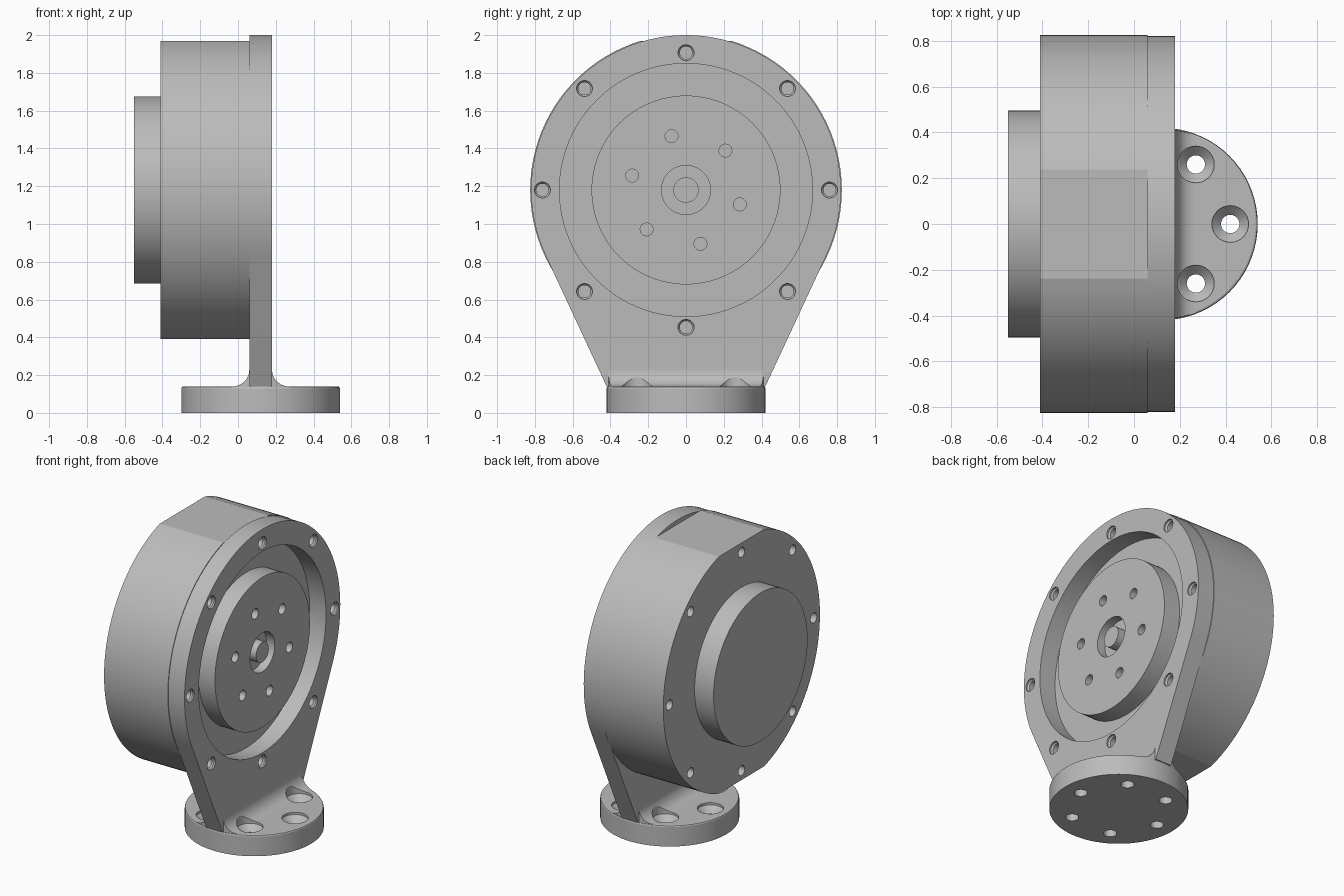
import bpy, bmesh
from math import pi, sin, cos, acos, atan2, hypot, radians
from mathutils import Vector

cube = bpy.data.objects.get("Cube")
if cube:
    bpy.data.objects.remove(cube)

grey = bpy.data.materials.new("machined grey")
grey.use_nodes = True
grey.diffuse_color = (0.5, 0.5, 0.5, 1)
grey.node_tree.nodes["Principled BSDF"].inputs["Base Color"].default_value = grey.diffuse_color

AXIS_Z = 1.18                   # height of the motor axis
BACK, SEAM, FACE = -0.41, 0.06, 0.18


def stack(bm, rings):
    """Skin a list of matching point rings and cap both ends."""
    rows = [[bm.verts.new(p) for p in ring] for ring in rings]
    n = len(rows[0])
    for a, b in zip(rows, rows[1:]):
        for i in range(n):
            j = (i + 1) % n
            bm.faces.new((a[i], a[j], b[j], b[i]))
    bm.faces.new(rows[0])
    bm.faces.new(rows[-1])


def lathe_x(bm, profile, y=0, z=AXIS_Z, n=96):
    """Revolve (radius, x) points round an axis along x."""
    stack(bm, [[Vector((x, y + r * cos(2 * pi * i / n), z + r * sin(2 * pi * i / n)))
                for i in range(n)] for r, x in profile])


def lathe_z(bm, profile, x=0, y=0, n=72):
    """Revolve (radius, z) points round an axis along z."""
    stack(bm, [[Vector((x + r * cos(2 * pi * i / n), y + r * sin(2 * pi * i / n), z))
                for i in range(n)] for r, z in profile])


def finish(name, bm):
    bmesh.ops.recalc_face_normals(bm, faces=bm.faces)
    mesh = bpy.data.meshes.new(name)
    bm.to_mesh(mesh)
    bm.free()
    mesh.materials.append(grey)
    obj = bpy.data.objects.new(name, mesh)
    bpy.context.collection.objects.link(obj)
    return obj


def combine(obj, bm, operation="DIFFERENCE"):
    """Boolean the tool mesh with the part, then discard the tool."""
    tool = finish("cutter", bm)
    tool.hide_render = True
    mod = obj.modifiers.new("cut", "BOOLEAN")
    mod.operation, mod.object, mod.solver = operation, tool, "EXACT"
    graph = bpy.context.evaluated_depsgraph_get()
    mesh = bpy.data.meshes.new_from_object(obj.evaluated_get(graph))
    obj.modifiers.clear()
    obj.data = mesh
    bpy.data.objects.remove(tool)


def arc(r, start, end, n):
    return [(r * cos(start + (end - start) * i / n), r * sin(start + (end - start) * i / n))
            for i in range(n + 1)]


# Rim bolt positions; the upper and lower ones sit closer in
bolts = []
for i in range(8):
    a = i * pi / 4
    r = 0.727 if i in (2, 6) else 0.76
    bolts.append((r * cos(a), AXIS_Z + r * sin(a)))

# Motor housing: a drum with flats at top and bottom
R = 0.825
flat = acos(0.79 / R)
outline = arc(R, -pi / 2 + flat, pi / 2 - flat, 40) + arc(R, pi / 2 + flat, 1.5 * pi - flat, 40)
bm = bmesh.new()
stack(bm, [[Vector((x, y, AXIS_Z + z)) for y, z in outline] for x in (BACK, SEAM)])
housing = finish("motor_housing", bm)
bm = bmesh.new()
for y, z in bolts:
    lathe_x(bm, [(0.033, BACK - 0.05), (0.033, BACK + 0.12)], y, z, 32)
combine(housing, bm)

# Rear cap
bm = bmesh.new()
lathe_x(bm, [(0.495, -0.55), (0.495, BACK)])
finish("rear_cap", bm)

# Mounting plate: a disc with tangent sides running down to the foot
R, foot_w, foot_top = 0.82, 0.42, 0.14
drop = AXIS_Z - foot_top
tangent = atan2(drop, foot_w) - acos(R / hypot(foot_w, drop))
outline = arc(R, -tangent, pi + tangent, 80) + [(-foot_w, -drop), (foot_w, -drop)]
bm = bmesh.new()
stack(bm, [[Vector((x, y, AXIS_Z + z)) for y, z in outline] for x in (SEAM, FACE)])
plate = finish("mounting_plate", bm)
bm = bmesh.new()
lathe_x(bm, [(0.67, SEAM - 0.05), (0.67, FACE + 0.05)])
for y, z in bolts:
    lathe_x(bm, [(0.033, SEAM - 0.05), (0.033, FACE - 0.02),
                 (0.042, FACE - 0.01), (0.042, FACE + 0.05)], y, z, 32)
combine(plate, bm)

# Output disc with centre bore and ring of bolt holes
bm = bmesh.new()
lathe_x(bm, [(0.5, SEAM), (0.5, FACE)])
disc = finish("output_disc", bm)
bm = bmesh.new()
lathe_x(bm, [(0.13, FACE - 0.06), (0.13, FACE + 0.05)], n=48)
for i in range(6):
    a = radians(45 + 60 * i)
    lathe_x(bm, [(0.034, FACE - 0.09), (0.034, FACE + 0.05)],
            0.295 * cos(a), AXIS_Z + 0.295 * sin(a), 32)
combine(disc, bm)

# Shaft in the bore
bm = bmesh.new()
lathe_x(bm, [(0.067, FACE - 0.07), (0.067, FACE)], n=40)
finish("output_shaft", bm)


# Countersunk screw holes through the foot
CX = (SEAM + FACE) / 2


def screw_holes():
    bm = bmesh.new()
    for i in range(6):
        a = i * pi / 3
        lathe_z(bm, [(0.04, -0.05), (0.04, 0.085), (0.08, 0.125), (0.08, 0.4)],
                CX + 0.3 * cos(a), 0.3 * sin(a), 32)
    return bm


# Round foot
bm = bmesh.new()
lathe_z(bm, [(0.42, 0), (0.42, 0.13), (0.417, 0.137), (0.41, foot_top)], CX)
foot = finish("foot", bm)
combine(foot, screw_holes())

# Fillet joining plate and foot, trimmed to the foot's edge
F = 0.09
left = [(SEAM - F + x, foot_top + F + z) for x, z in arc(F, -pi / 2, 0, 12)]
right = [(2 * CX - x, z) for x, z in reversed(left)]
low = foot_top - 0.02
profile = [(SEAM - F, low)] + left + right + [(FACE + F, low)]
bm = bmesh.new()
stack(bm, [[Vector((x, y, z)) for x, z in profile] for y in (-0.5, 0.5)])
fillet = finish("foot_fillet", bm)
bm = bmesh.new()
lathe_z(bm, [(0.415, 0), (0.415, 0.5)], CX)
combine(fillet, bm, "INTERSECT")
combine(fillet, screw_holes())

# Smooth curved walls, keep machined edges crisp
bpy.ops.object.select_all(action="DESELECT")
for obj in (housing, plate, disc, foot, fillet, bpy.data.objects["rear_cap"],
            bpy.data.objects["output_shaft"]):
    obj.select_set(True)
    bpy.context.view_layer.objects.active = obj
bpy.ops.object.shade_smooth_by_angle(angle=radians(13))
